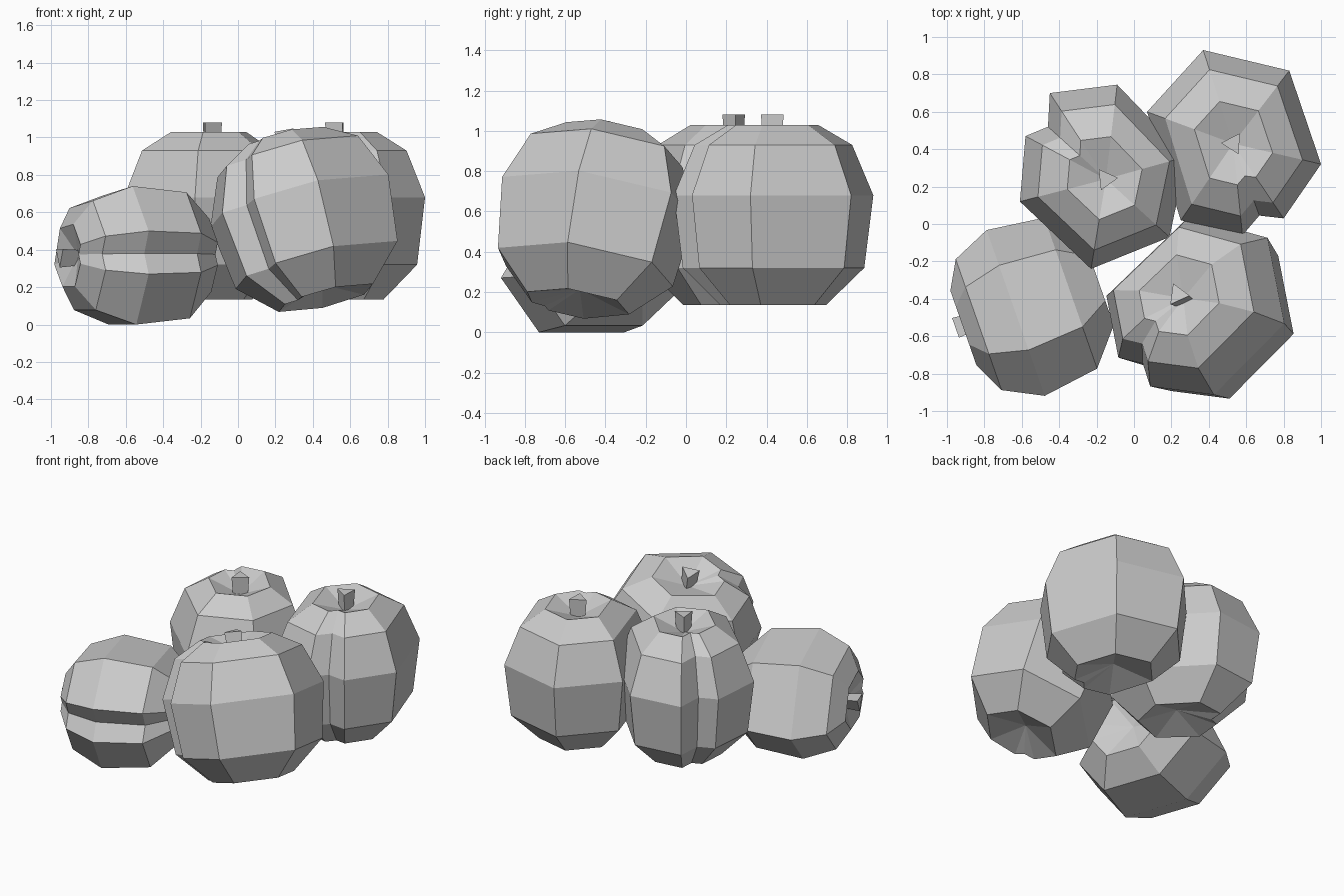
import bpy, bmesh, math
from mathutils import Vector

if "Cube" in bpy.data.objects:
    bpy.data.objects.remove(bpy.data.objects["Cube"])

# (axial offset from the widest ring, outline scale), stem end to base
RINGS = [(0.35, 0.45), (0.25, 0.79), (0.0, 1.0), (-0.36, 0.91), (-0.545, 0.53)]


def make_object(name, bm):
    bmesh.ops.recalc_face_normals(bm, faces=bm.faces)
    me = bpy.data.meshes.new(name)
    bm.to_mesh(me)
    bm.free()
    ob = bpy.data.objects.new(name, me)
    bpy.context.collection.objects.link(ob)


def loft(bm, loops):
    rows = [[bm.verts.new(p) for p in loop] for loop in loops]
    for a, b in zip(rows, rows[1:]):
        n = len(a)
        for i in range(n):
            bm.faces.new((a[i], a[(i + 1) % n], b[(i + 1) % n], b[i]))
    return rows


def pumpkin(name, outline, origin, ex, ey, ez, low=1.0, high=1.0, spin=0.0, stem_top=0.40):
    """outline: points around the pole at the widest ring, first one is the crease."""
    ex, ey, ez, origin = map(Vector, (ex, ey, ez, origin))

    def place(x, y, z):
        return origin + ex * x + ey * y + ez * z

    # ribbed body with sunken poles
    bm = bmesh.new()
    loops = [[place(x * s, y * s, z * (low if z < 0 else high)) for x, y in outline]
             for z, s in RINGS]
    rows = loft(bm, loops)
    for row, z in ((rows[0], 0.27 * high), (rows[-1], -0.47 * low)):
        pole = bm.verts.new(place(0, 0, z))
        for i in range(len(row)):
            bm.faces.new((row[i], row[(i + 1) % len(row)], pole))
    make_object(name + "_body", bm)

    # three-sided stem
    bm = bmesh.new()
    loops = []
    for z, r in ((0.22 * high, 0.05), (stem_top, 0.065)):
        loops.append([place(r * math.cos(spin + k * math.tau / 3),
                            r * math.sin(spin + k * math.tau / 3), z) for k in range(3)])
    rows = loft(bm, loops)
    for row in rows:
        bm.faces.new(row)
    make_object(name + "_stem", bm)


def around(points, cx, cy):
    return [(x - cx, y - cy) for x, y in points]


X, Y, Z = (1, 0, 0), (0, 1, 0), (0, 0, 1)

# back right pumpkin
right = around([(0.67, 0.045), (0.80, 0.03), (1.0, 0.32), (0.83, 0.82), (0.37, 0.93),
                (0.07, 0.60), (0.25, 0.02), (0.58, -0.06)], 0.53, 0.43)
pumpkin("back_right_pumpkin", right, (0.53, 0.43, 0.68), X, Y, Z, spin=1.0)

# back left pumpkin
left = around([(-0.46, 0.52), (-0.58, 0.47), (-0.61, 0.12), (-0.23, -0.24), (0.19, -0.07),
               (0.28, 0.36), (-0.09, 0.745), (-0.45, 0.70)], -0.15, 0.24)
pumpkin("back_left_pumpkin", left, (-0.15, 0.24, 0.68), X, Y, Z, spin=0.1)

# front right pumpkin, leaning back
lean = Vector((-0.255, 0.175, 0.95)).normalized()
q = Vector(Z).rotation_difference(lean)
t = math.radians(-64)
pumpkin("front_right_pumpkin", right, (0.333, -0.445, 0.66),
        q @ Vector((math.cos(t), math.sin(t), 0)) * 1.015,
        q @ Vector((-math.sin(t), math.cos(t), 0)) * 1.015, lean, spin=1.0, stem_top=0.39)

# front left pumpkin, lying on its side
u, e = Vector((-0.943, -0.33, 0)), Vector((-0.33, 0.943, 0))
lying = around([(-0.63, 0.38), (-0.70, 0.50), (-0.44, 0.74), (0.04, 0.69), (0.24, 0.26),
                (-0.05, 0.0), (-0.50, 0.0), (-0.70, 0.27)], -0.2, 0.37)
pumpkin("front_left_pumpkin", lying, u * 0.755 + e * -0.21 + Vector((0, 0, 0.37)),
        e, Z, u, low=0.87, high=0.83, spin=0.5, stem_top=0.33)
